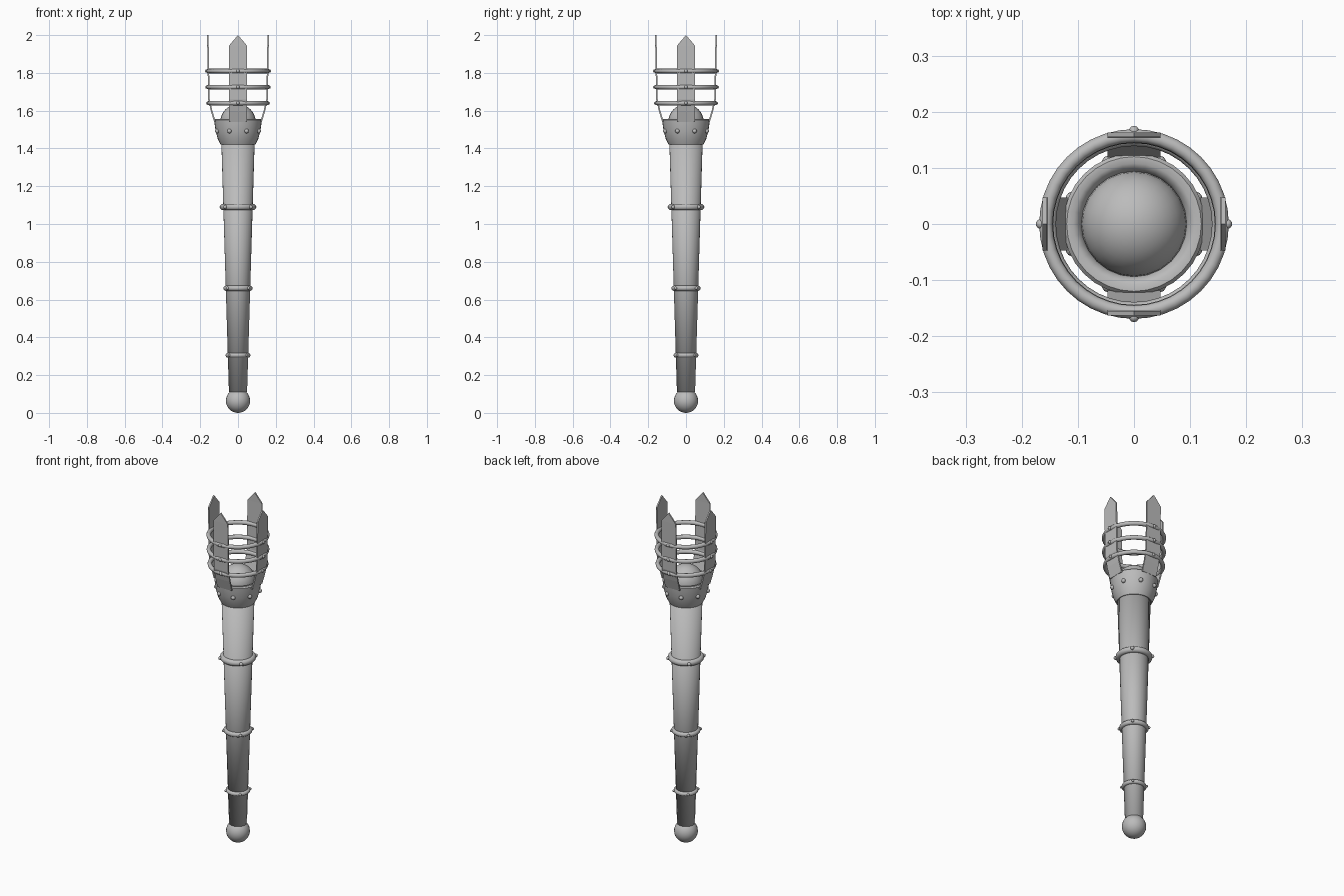
import bpy
import bmesh
from math import sin, cos, pi
from mathutils import Matrix

cube = bpy.data.objects.get("Cube")
if cube:
    bpy.data.objects.remove(cube, do_unlink=True)

grey = bpy.data.materials.new("plain grey")
grey.use_nodes = True
grey.diffuse_color = (0.5, 0.5, 0.5, 1)
grey.node_tree.nodes["Principled BSDF"].inputs["Base Color"].default_value = (0.5, 0.5, 0.5, 1)


def finish(name, bm, smooth=True):
    """Turn a bmesh into a named grey object."""
    bmesh.ops.recalc_face_normals(bm, faces=bm.faces)
    for f in bm.faces:
        f.smooth = smooth
    mesh = bpy.data.meshes.new(name)
    bm.to_mesh(mesh)
    bm.free()
    mesh.materials.append(grey)
    obj = bpy.data.objects.new(name, mesh)
    bpy.context.collection.objects.link(obj)
    return obj


def lathe(name, profile, closed=False, segments=32):
    """Spin a profile of (radius, z) points round the z axis."""
    bm = bmesh.new()
    rings = []
    for r, z in profile:
        if r == 0:
            rings.append([bm.verts.new((0, 0, z))] * segments)
        else:
            rings.append([bm.verts.new((r * cos(2 * pi * i / segments),
                                        r * sin(2 * pi * i / segments), z))
                          for i in range(segments)])
    pairs = list(zip(rings, rings[1:]))
    if closed:
        pairs.append((rings[-1], rings[0]))
    for a, b in pairs:
        for i in range(segments):
            j = (i + 1) % segments
            bm.faces.new(dict.fromkeys((a[i], a[j], b[j], b[i])))
    return finish(name, bm)


def ring(name, z, radius, tube):
    steps = 12
    profile = [(radius + tube * cos(2 * pi * k / steps), z + tube * sin(2 * pi * k / steps))
               for k in range(steps)]
    lathe(name, profile, closed=True, segments=40)


def ball(name, z, radius):
    bm = bmesh.new()
    bmesh.ops.create_uvsphere(bm, u_segments=24, v_segments=16, radius=radius,
                              matrix=Matrix.Translation((0, 0, z)))
    finish(name, bm)


def rivets(name, z, radius, size, count, start):
    """A circle of small round studs."""
    bm = bmesh.new()
    for i in range(count):
        a = start + 2 * pi * i / count
        bmesh.ops.create_uvsphere(bm, u_segments=10, v_segments=8, radius=size,
                                  matrix=Matrix.Translation((radius * cos(a), radius * sin(a), z)))
    finish(name, bm)


# Handle: pommel and tapered shaft, smoothed across its end caps
ball("pommel", 0.064, 0.064)
bm = bmesh.new()
bmesh.ops.create_cone(bm, cap_ends=True, segments=32, radius1=0.048, radius2=0.088,
                      depth=1.32, matrix=Matrix.Translation((0, 0, 0.77)))
finish("shaft", bm)

# Riveted bands round the shaft
for label, z, radius, tube in (("lower", 0.305, 0.054, 0.012),
                               ("middle", 0.66, 0.064, 0.014),
                               ("upper", 1.09, 0.08, 0.017)):
    ring(label + "_band", z, radius, tube)
    rivets(label + "_band_rivets", z, radius + tube, tube * 0.6, 4, pi / 4)

# Cup with rounded rim, its studs and the ball inside
cup = lathe("cup", [(0, 1.42), (0.092, 1.42), (0.107, 1.45), (0.118, 1.49), (0.124, 1.53),
                    (0.126, 1.55), (0.12, 1.557), (0.108, 1.557), (0.098, 1.55),
                    (0.092, 1.53), (0.09, 1.48), (0, 1.47)])
bpy.context.view_layer.objects.active = cup
cup.select_set(True)
bpy.ops.object.shade_smooth_by_angle(angle=pi / 4)
rivets("cup_studs", 1.492, 0.119, 0.012, 8, pi / 8)
ball("inner_ball", 1.54, 0.094)

# Cage hoops with studs where they cross the slats
for label, z, radius in (("lower", 1.64, 0.151), ("middle", 1.725, 0.156),
                         ("upper", 1.81, 0.157)):
    ring(label + "_hoop", z, radius, 0.012)
    rivets(label + "_hoop_studs", z, radius + 0.009, 0.009, 4, 0)

# Four thin pointed slats flaring out of the cup
for side, turn in (("left", 0), ("back", 1), ("right", 2), ("front", 3)):
    bm = bmesh.new()
    rows = []
    for r, z in ((0.122, 1.54), (0.14, 1.6), (0.154, 1.66), (0.159, 1.945)):
        rows.append([bm.verts.new((r, y, z)) for y in (-0.047, 0.047)])
    for a, b in zip(rows, rows[1:]):
        bm.faces.new((a[0], a[1], b[1], b[0]))
    tip = bm.verts.new((0.159, 0, 2))
    bm.faces.new((rows[-1][0], rows[-1][1], tip))
    bmesh.ops.rotate(bm, verts=bm.verts, cent=(0, 0, 0),
                     matrix=Matrix.Rotation(turn * pi / 2, 3, 'Z'))
    slat = finish(side + "_slat", bm, smooth=False)
    solid = slat.modifiers.new("thickness", 'SOLIDIFY')
    solid.thickness = 0.008
    solid.offset = 0
